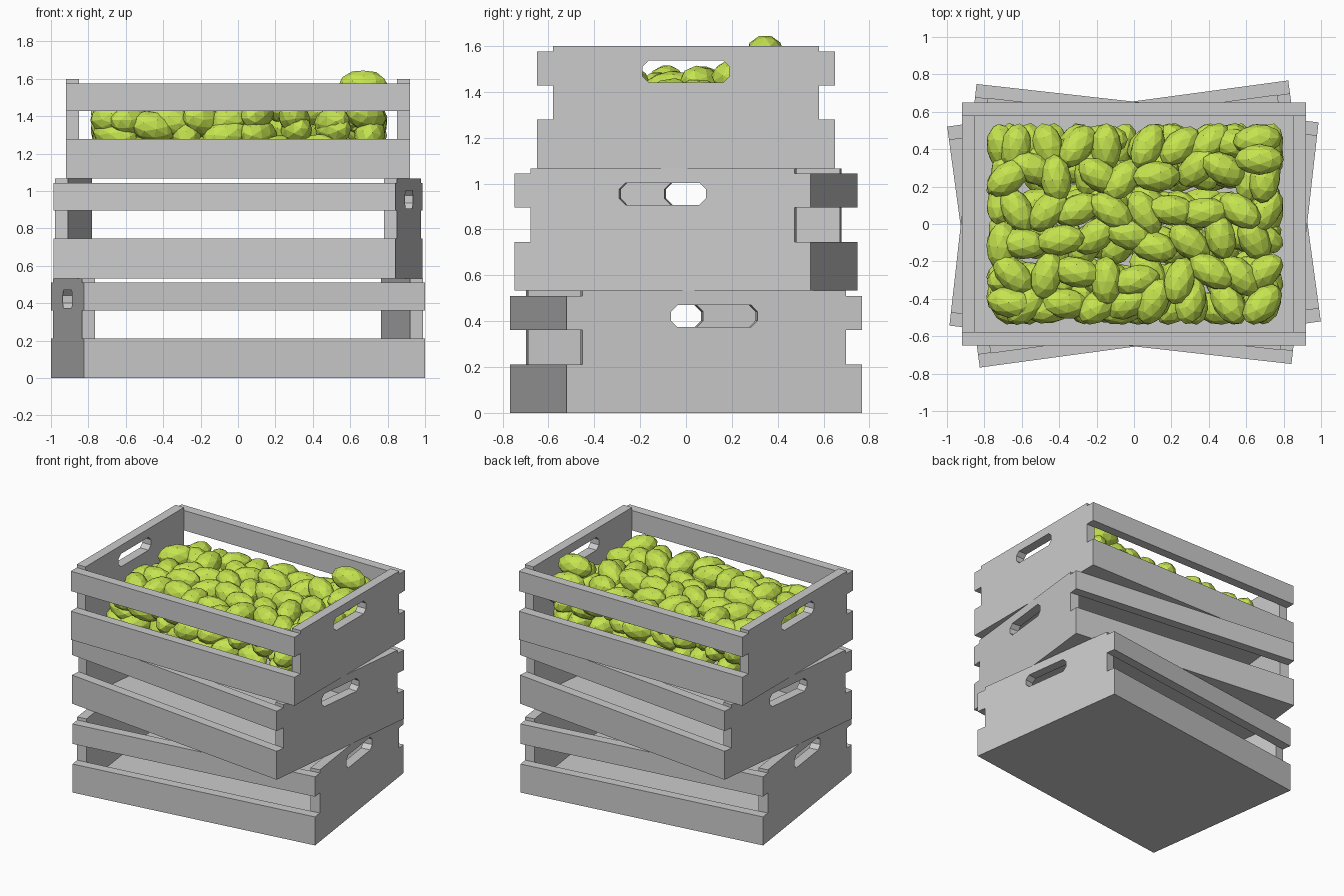
import bpy, bmesh, math, random
from mathutils import Matrix, Vector

if "Cube" in bpy.data.objects:
    bpy.data.objects.remove(bpy.data.objects["Cube"])

random.seed(7)
X, Y, T, H = 0.92, 0.65, 0.07, 0.533   # crate half length, half width, board thickness, height


def material(name, rgb):
    m = bpy.data.materials.new(name)
    m.diffuse_color = (*rgb, 1)
    m.use_nodes = True
    m.node_tree.nodes["Principled BSDF"].inputs["Base Color"].default_value = m.diffuse_color
    return m


GREY = material("grey_wood", (0.6, 0.6, 0.6))
GREEN = material("lime_green", (0.56, 0.78, 0.08))


def finish(bm, name, mat, matrix):
    bmesh.ops.recalc_face_normals(bm, faces=bm.faces)
    me = bpy.data.meshes.new(name)
    bm.to_mesh(me)
    bm.free()
    me.materials.append(mat)
    ob = bpy.data.objects.new(name, me)
    ob.matrix_world = matrix
    bpy.context.collection.objects.link(ob)
    return ob


def board(name, lo, hi, matrix):
    bm = bmesh.new()
    bmesh.ops.create_cube(bm, size=1)
    lo, hi = Vector(lo), Vector(hi)
    for v in bm.verts:
        v.co = (lo + hi) / 2 + v.co * (hi - lo)
    finish(bm, name, GREY, matrix)


def end_panel(name, x0, matrix):
    # board outline with a chamfered hand slot, extruded along x
    w = Y - T
    outer = [(-w, 0), (w, 0), (w, H), (-w, H)]
    a, z0, z1, c = 0.19, 0.374, 0.47, 0.028
    slot = [(-a + c, z0), (a - c, z0), (a, z0 + c), (a, z1 - c),
            (a - c, z1), (-a + c, z1), (-a, z1 - c), (-a, z0 + c)]
    bm = bmesh.new()
    edges = []
    for loop in (outer, slot):
        vs = [bm.verts.new((x0, y, z)) for y, z in loop]
        edges += [bm.edges.new((vs[i - 1], vs[i])) for i in range(len(vs))]
    bmesh.ops.triangle_fill(bm, edges=edges, use_beauty=True)
    ext = bmesh.ops.extrude_face_region(bm, geom=bm.faces[:])
    moved = [g for g in ext["geom"] if isinstance(g, bmesh.types.BMVert)]
    bmesh.ops.translate(bm, verts=moved, vec=(T, 0, 0))
    finish(bm, name, GREY, matrix)


def crate(label, z, degrees):
    m = Matrix.Translation((0, 0, z)) @ Matrix.Rotation(math.radians(degrees), 4, 'Z')
    board(label + "_floor", (-X + T, -Y + T, 0), (X - T, Y - T, 0.05), m)
    end_panel(label + "_left_end", -X, m)
    end_panel(label + "_right_end", X - T, m)
    for side, y0 in (("front", -Y), ("back", Y - T)):
        for part, z0, z1 in (("lower", 0, 0.212), ("upper", 0.362, 0.51)):
            board(f"{label}_{side}_{part}_slat", (-X, y0, z0), (X, y0 + T, z1), m)


# three stacked crates, the lower two twisted
crate("bottom_crate", 0, 7.7)
crate("middle_crate", H, -6.4)
crate("top_crate", 2 * H, 0)

# one low-poly fruit mesh, shared by all fruits
A, B = 0.132, 0.083
bm = bmesh.new()
bmesh.ops.create_icosphere(bm, subdivisions=2, radius=1,
                           matrix=Matrix.Rotation(math.radians(90), 4, 'Y'))
for v in bm.verts:
    v.co = Vector((v.co.x * A, v.co.y * B, v.co.z * B))
fruit_mesh = finish(bm, "fruit", GREEN,
                    Matrix.Translation((0.67, 0.345, 1.565))).data


def fruit(name, x, y, z, turn, tilt):
    # keep each fruit inside the crate, clear of the boards
    ex = math.hypot(A * math.cos(turn), B * math.sin(turn))
    ey = math.hypot(A * math.sin(turn), B * math.cos(turn))
    x = max(-0.79 + ex, min(0.80 - ex, x))
    y = max(-0.54 + ey, min(0.54 - ey, y))
    ob = bpy.data.objects.new(name, fruit_mesh)
    ob.matrix_world = (Matrix.Translation((x, y, z)) @ Matrix.Rotation(turn, 4, 'Z')
                       @ Matrix.Rotation(tilt, 4, 'Y')
                       @ Matrix.Rotation(random.uniform(0, 6), 4, 'X'))
    bpy.context.collection.objects.link(ob)


# layers of loose fruit filling the top crate
for layer, (z, cols, rows) in enumerate(((1.205, 8, 6), (1.315, 8, 6), (1.415, 9, 6))):
    for i in range(cols):
        for j in range(rows):
            x = -0.70 + 1.40 * i / (cols - 1) + random.uniform(-0.035, 0.035)
            y = -0.45 + 0.90 * j / (rows - 1) + random.uniform(-0.035, 0.035)
            x += 0.04 if (j + layer) % 2 else -0.04
            turn = random.uniform(0, math.pi)
            # top layer dips a little toward the walls
            edge = i in (0, cols - 1) or j in (0, rows - 1)
            dz = random.uniform(-0.025, 0.03) - (0.03 if edge and layer == 2 else 0)
            dz = max(dz, 0) if layer == 0 else dz
            fruit("fruit", x, y, z + dz, turn, random.uniform(-0.3, 0.3) * (layer > 0))

# fruits propping up the highest one in the back right corner
fruit("fruit", 0.66, 0.45, 1.475, 0.1, 0.1)
fruit("fruit", 0.70, 0.24, 1.46, 1.4, 0.1)
